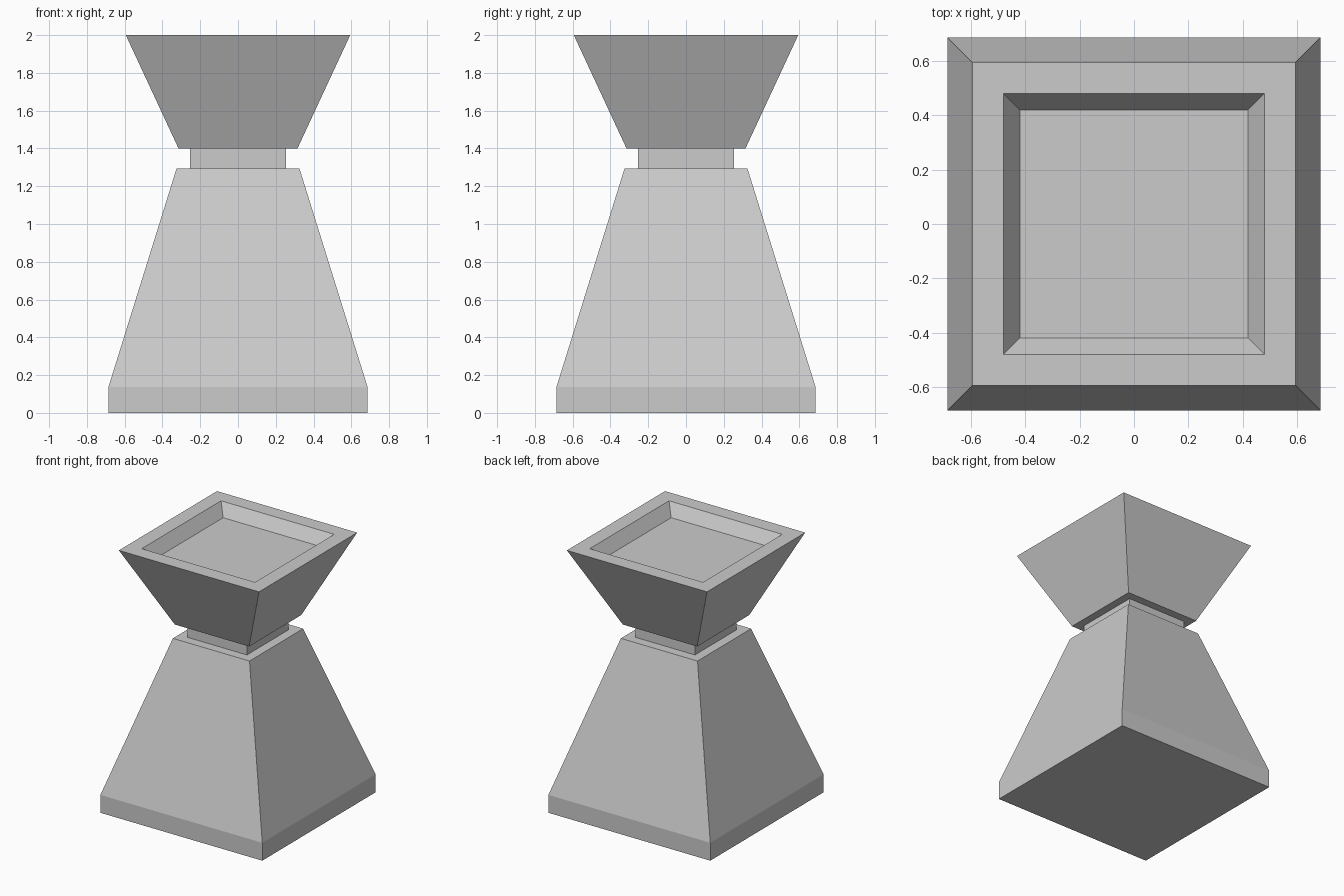
import bpy
import bmesh

cube = bpy.data.objects.get("Cube")
if cube:
    bpy.data.objects.remove(cube, do_unlink=True)

# One plain grey stone
stone = bpy.data.materials.new("grey_stone")
stone.use_nodes = True
grey = (0.6, 0.6, 0.6, 1)
stone.diffuse_color = grey
stone.node_tree.nodes["Principled BSDF"].inputs["Base Color"].default_value = grey


def square_loft(name, profile):
    """Stack square rings given as (half width, height) and cap both ends."""
    bm = bmesh.new()
    rings = [[bm.verts.new((sx * r, sy * r, z))
              for sx, sy in ((-1, -1), (1, -1), (1, 1), (-1, 1))]
             for r, z in profile]
    for low, high in zip(rings, rings[1:]):
        for i in range(4):
            j = (i + 1) % 4
            bm.faces.new((low[i], low[j], high[j], high[i]))
    bm.faces.new(rings[0][::-1])
    bm.faces.new(rings[-1])
    bmesh.ops.recalc_face_normals(bm, faces=bm.faces)
    mesh = bpy.data.meshes.new(name)
    bm.to_mesh(mesh)
    bm.free()
    mesh.materials.append(stone)
    obj = bpy.data.objects.new(name, mesh)
    bpy.context.collection.objects.link(obj)
    return obj


# Tapered pedestal with a short upright plinth
square_loft("pedestal", [(0.686, 0), (0.686, 0.137), (0.325, 1.295)])

# Narrow neck between pedestal and bowl
square_loft("neck", [(0.253, 1.295), (0.253, 1.4)])

# Flared bowl with a shallow recess in its top
square_loft("bowl", [(0.315, 1.4), (0.594, 2), (0.48, 2), (0.419, 1.91)])
